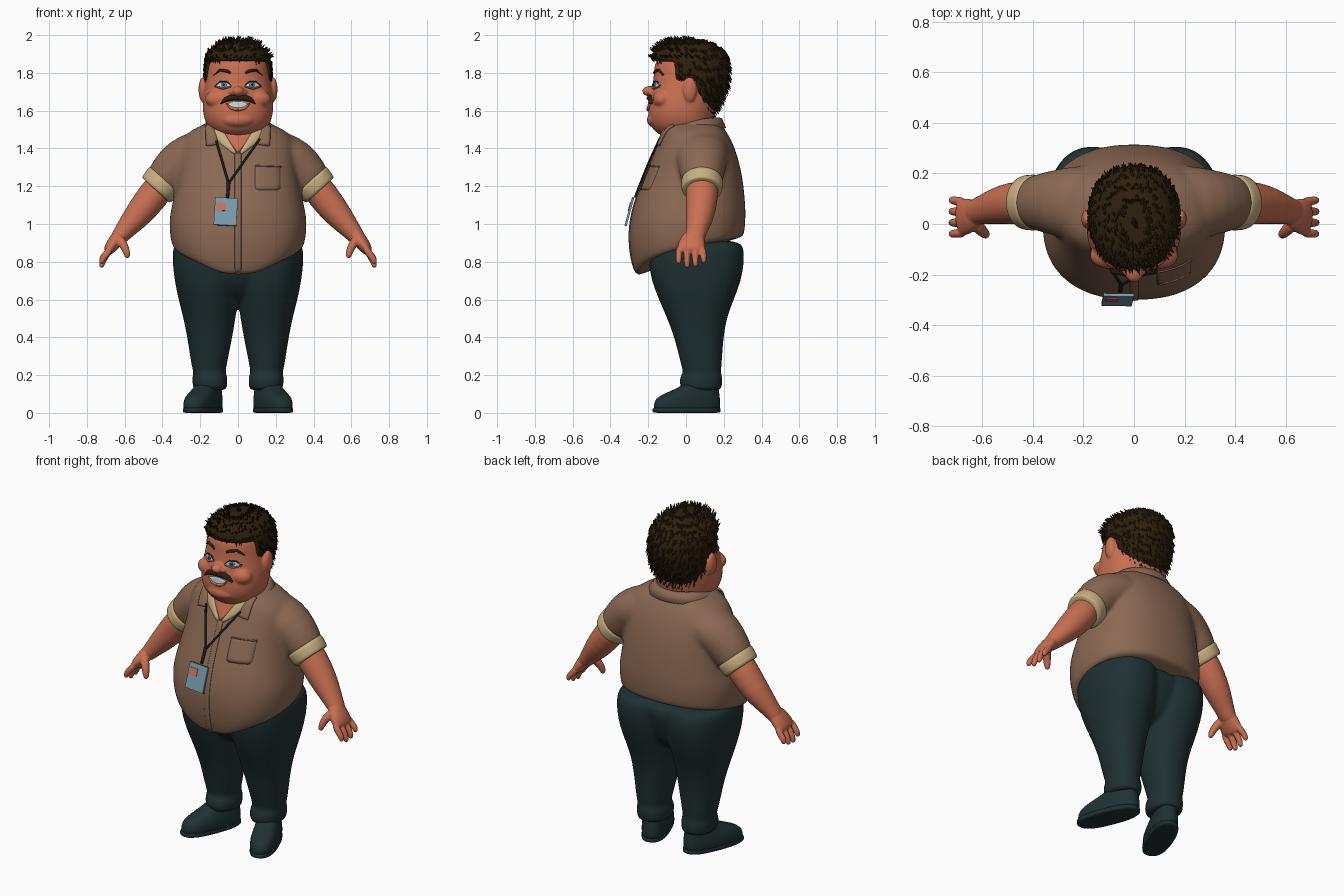
import bpy, bmesh, math, random
from mathutils import Vector, Matrix
from mathutils.bvhtree import BVHTree

random.seed(4)
if "Cube" in bpy.data.objects:
    bpy.data.objects.remove(bpy.data.objects["Cube"])


def material(name, *rgb):
    m = bpy.data.materials.new(name)
    m.use_nodes = True
    m.diffuse_color = (*rgb, 1)
    m.node_tree.nodes["Principled BSDF"].inputs["Base Color"].default_value = (*rgb, 1)
    return m


SHIRT = material("shirt brown", .26, .14, .088)
SKIN = material("skin", .58, .16, .085)
HAIR = material("dark brown hair", .028, .014, .004)
PANTS = material("dark teal cloth", .014, .03, .033)
CREAM = material("cream trim", .58, .43, .22)
BADGE = material("badge blue", .19, .33, .42)
PHOTO = material("badge orange", .6, .17, .1)
WHITE = material("eye and teeth white", .55, .68, .72)
IRIS = material("iris blue", .05, .3, .5)
BLACK = material("black cord", .012, .012, .012)


def finish(name, bm, mat, mirror=False, subsurf=0, smooth=True):
    bmesh.ops.recalc_face_normals(bm, faces=bm.faces)
    me = bpy.data.meshes.new(name)
    bm.to_mesh(me)
    bm.free()
    me.materials.append(mat)
    for p in me.polygons:
        p.use_smooth = smooth
    ob = bpy.data.objects.new(name, me)
    bpy.context.collection.objects.link(ob)
    if mirror:
        ob.modifiers.new("Mirror", 'MIRROR').use_mirror_merge = False
    if subsurf:
        s = ob.modifiers.new("Subsurf", 'SUBSURF')
        s.levels = s.render_levels = subsurf
    return ob


def blend(name, parts, mat, voxel, rounds):
    """Fuse overlapping parts into one soft skin."""
    bpy.context.view_layer.update()
    deps = bpy.context.evaluated_depsgraph_get()
    bm = bmesh.new()
    for ob in parts:
        bm.from_mesh(ob.evaluated_get(deps).to_mesh())
    for ob in parts:
        bpy.data.objects.remove(ob)
    ob = finish(name, bm, mat)
    remesh = ob.modifiers.new("Fuse", 'REMESH')
    remesh.mode = 'VOXEL'
    remesh.voxel_size = voxel
    remesh.use_smooth_shade = True
    soft = ob.modifiers.new("Soften", 'SMOOTH')
    soft.iterations = rounds
    return ob


def oval(n, power):
    for i in range(n):
        a = math.tau * i / n
        c, s = math.cos(a), math.sin(a)
        yield (math.copysign(abs(c) ** (2 / power), c), math.copysign(abs(s) ** (2 / power), s))


def skin_rings(bm, rings):
    rows = [[bm.verts.new(p) for p in r] for r in rings]
    for a, b in zip(rows, rows[1:]):
        for i in range(len(a)):
            j = (i + 1) % len(a)
            bm.faces.new((a[i], a[j], b[j], b[i]))
    bm.faces.new(rows[0])
    bm.faces.new(rows[-1])


def loft_mesh(rows, n=32, power=2.2, warp=lambda p: p):
    """Stack of ovals; each row is z, x from, x to, y front, y back."""
    bm = bmesh.new()
    skin_rings(bm, [[warp(Vector(((x0 + x1) / 2 + (x1 - x0) / 2 * c, (y0 + y1) / 2 + (y1 - y0) / 2 * s, z)))
                     for c, s in oval(n, power)] for z, x0, x1, y0, y1 in rows])
    return bm


def centred(rows):
    return [(z, -w, w, f, b) for z, w, f, b in rows]


def tube(name, pts, mat, mirror=False, subsurf=1, n=12):
    """Swept oval; each point is x, y, z, depth radius, side radius."""
    ps = [Vector(p[:3]) for p in pts]
    rings = []
    for i, p in enumerate(ps):
        t = (ps[min(i + 1, len(ps) - 1)] - ps[max(i - 1, 0)]).normalized()
        v = t.cross(Vector((0, 1, 0))).normalized()
        u = v.cross(t)
        rings.append([p + u * pts[i][3] * c + v * pts[i][4] * s for c, s in oval(n, 2)])
    bm = bmesh.new()
    skin_rings(bm, rings)
    return finish(name, bm, mat, mirror, subsurf)


def ball(name, loc, size, mirror=False):
    bm = bmesh.new()
    bmesh.ops.create_uvsphere(bm, u_segments=20, v_segments=12, radius=1,
                              matrix=Matrix.Translation(loc) @ Matrix.Diagonal((*size, 1)))
    return finish(name, bm, SKIN, mirror)


def surface(ob):
    bpy.context.view_layer.update()
    tree = BVHTree.FromObject(ob, bpy.context.evaluated_depsgraph_get())

    def front(x, z, lift=0):
        hit = tree.ray_cast(Vector((x, -2, z)), Vector((0, 1, 0)))[0]
        return Vector((x, (hit.y if hit else -.1) - lift, z))
    return front


def strip(name, front, pts, depth, mat, mirror=False, steps=4, lift=0):
    """Flat band laid on a front surface; each point is x, z, half width."""
    out = []
    for a, b in zip(pts, pts[1:]):
        out += [[p + (q - p) * k / steps for p, q in zip(a, b)] for k in range(steps)]
    out.append(pts[-1])
    return tube(name, [(*front(x, z, lift), depth, w) for x, z, w in out], mat, mirror, 0)


def patch(name, front, x, z, rx, rz, mat, lift, mirror=False, power=2):
    """Thin oval or squarish plate laid on a front surface."""
    bm = bmesh.new()
    skin_rings(bm, [[front(x + rx * k * c, z + rz * k * s, h) for c, s in oval(24, power)]
                    for k, h in ((1, -.003), (1, lift), (.7, lift), (.4, lift), (.1, lift))])
    return finish(name, bm, mat, mirror)


# Shirt with a hem that dips at the front, sleeves fused in
def hem(p):
    if p.z < 1.1:
        low = .715 + .215 * max(0, (p.y + .25) / .56) ** .42
        p.z = low + (1.1 - low) * (p.z - .72) / .38
    return p


body = finish("shirt_body", loft_mesh(centred([
    (.72, .34, -.255, .3), (.74, .348, -.266, .306), (.8, .358, -.29, .312), (.9, .365, -.304, .315),
    (1, .364, -.302, .317), (1.1, .35, -.28, .315), (1.2, .33, -.242, .307), (1.3, .315, -.2, .29),
    (1.4, .31, -.16, .262), (1.475, .29, -.13, .225), (1.515, .21, -.115, .195), (1.55, .14, -.1, .17)]),
    power=2.35, warp=hem), SHIRT, subsurf=1)
sleeve = tube("sleeve", [(.1, .075, 1.38, .15, .13), (.22, .08, 1.37, .155, .128), (.3, .085, 1.335, .135, .124),
                         (.36, .085, 1.265, .116, .116), (.42, .085, 1.19, .105, .102)], SHIRT, True, n=24)
shirt = blend("shirt", [body, sleeve], SHIRT, .012, 8)
chest = surface(shirt)
tube("sleeve_cuff", [(.385, .085, 1.235, .1, .1), (.386, .085, 1.234, .113, .11), (.41, .085, 1.206, .111, .107),
                     (.433, .085, 1.178, .109, .104), (.434, .085, 1.177, .095, .092)], CREAM, True, n=24)

# Arms and hands
limbs = [
    tube("arm", [(.38, .085, 1.24, .09, .085), (.45, .085, 1.15, .088, .085), (.52, .078, 1.06, .08, .078),
                 (.58, .062, .99, .064, .06), (.622, .05, .94, .052, .047), (.65, .04, .905, .055, .04)], SKIN, True, n=16),
    tube("palm", [(.615, .05, .95, .05, .042), (.645, .035, .915, .068, .04), (.675, .027, .875, .078, .034),
                  (.695, .025, .845, .07, .024)], SKIN, True, n=16),
    tube("thumb", [(.635, .01, .93, .03, .028), (.605, -.025, .89, .025, .024), (.588, -.04, .85, .021, .02),
                   (.583, -.045, .815, .013, .013)], SKIN, True)]
for i, drop in enumerate((.02, 0, .005, .025)):
    y = -.036 + .041 * i
    limbs.append(tube("finger", [(.67, y, .88, .018, .02), (.7, y * 1.05, .835, .018, .02),
                                 (.72, y * 1.08, .795 + drop, .017, .018),
                                 (.724, y * 1.08, .764 + drop, .012, .012)], SKIN, True))
blend("arms", limbs, SKIN, .0055, 3)

# Trousers
seat = finish("trouser_seat", loft_mesh(centred([
    (.58, .1, -.02, .12), (.62, .2, -.09, .19), (.68, .27, -.145, .235), (.76, .32, -.18, .265),
    (.84, .34, -.2, .285), (.92, .335, -.2, .285)])), PANTS, subsurf=1)
leg = finish("trouser_leg", loft_mesh([
    (.12, .07, .23, -.01, .18), (.125, .057, .239, -.032, .191), (.195, .053, .244, -.036, .194),
    (.208, .068, .234, -.014, .184), (.24, .062, .244, -.022, .188), (.3, .05, .254, -.038, .192),
    (.4, .03, .269, -.062, .199), (.5, .013, .289, -.1, .215), (.6, -.002, .316, -.145, .254),
    (.7, -.015, .337, -.185, .294), (.8, -.018, .348, -.2, .31), (.87, -.018, .346, -.2, .308),
    (.92, -.01, .33, -.18, .29)], 28), PANTS, True, 1)
blend("trousers", [seat, leg], PANTS, .01, 4)

# Shoes, turned out
turn = Matrix.Translation((.163, .06, 0)) @ Matrix.Rotation(.38, 3, 'Z').to_4x4()


def shoe(name, rows):
    finish(name, loft_mesh(centred(rows), 28, 2.5, lambda p: turn @ p), PANTS, True, 1)


shoe("shoe_sole", [(0, .07, -.242, .122), (.001, .076, -.252, .13), (.027, .076, -.252, .13), (.028, .07, -.242, .12)])
shoe("shoe_upper", [(.015, .07, -.24, .12), (.02, .074, -.246, .125), (.06, .076, -.242, .126), (.085, .072, -.222, .124),
                    (.11, .066, -.165, .12), (.135, .06, -.1, .116), (.16, .056, -.07, .11)])
for k in range(3):
    y, z = -.16 + .03 * k, .107 + .011 * k
    tube("shoe_lace", [(*(turn @ Vector((x, y, z - abs(x) * .2))), .007, .006) for x in (-.04, 0, .04)], PANTS, True)

# Head with soft nose, cheeks, chin and ears
skull = finish("skull", loft_mesh(centred([
    (1.42, .11, -.09, .13), (1.465, .1, -.12, .135), (1.48, .13, -.155, .138), (1.51, .158, -.182, .14),
    (1.55, .178, -.198, .145), (1.6, .188, -.202, .155), (1.66, .188, -.194, .17), (1.72, .18, -.18, .19),
    (1.78, .171, -.171, .2), (1.84, .166, -.17, .2), (1.89, .15, -.145, .185), (1.93, .11, -.09, .14),
    (1.945, .05, -.03, .08)])), SKIN, subsurf=1)
head = blend("head", [
    skull, ball("ear", (.187, .02, 1.712), (.022, .038, .066), True),
    ball("nose", (0, -.192, 1.703), (.034, .04, .028)), ball("nostril", (.03, -.18, 1.697), (.02, .025, .018), True),
    ball("cheek", (.1, -.125, 1.662), (.075, .052, .05), True),
    ball("chin", (0, -.16, 1.552), (.09, .048, .042))], SKIN, .0065, 6)
face = surface(head)

# Eyes, brows, moustache and smile
patch("eye_white", face, .078, 1.736, .04, .016, WHITE, .004, True)
patch("iris", face, .076, 1.737, .015, .014, IRIS, .006, True)
patch("pupil", face, .076, 1.737, .006, .006, BLACK, .008, True)
strip("upper_lid", face, [(.036, 1.734, .002), (.06, 1.753, .004), (.095, 1.753, .004), (.122, 1.732, .002)],
      .007, HAIR, True)
strip("lower_lid", face, [(.036, 1.728, .004), (.078, 1.717, .006), (.12, 1.728, .004)], .009, SKIN, True)
strip("eyebrow", face, [(.04, 1.8, .006), (.06, 1.81, .008), (.095, 1.815, .007), (.127, 1.79, .002)], .01, HAIR, True)
strip("moustache", face, [(0, 1.666, .011), (.035, 1.668, .017), (.066, 1.658, .013), (.09, 1.638, .003)],
      .018, HAIR, True)
patch("teeth", face, 0, 1.63, .052, .018, WHITE, .006)
strip("lower_lip", face, [(0, 1.606, .01), (.035, 1.613, .008), (.06, 1.636, .004)], .012, SKIN, True)

# Hair cap, trimmed along the hairline
bm = loft_mesh(centred([
    (1.575, .1, -.08, .125), (1.6, .135, -.1, .158), (1.64, .163, -.13, .184), (1.68, .174, -.15, .202),
    (1.72, .178, -.165, .217), (1.76, .18, -.17, .227), (1.8, .18, -.172, .232), (1.865, .177, -.179, .23),
    (1.905, .162, -.177, .212), (1.94, .132, -.158, .178), (1.965, .088, -.115, .125), (1.975, .04, -.06, .07)]), 48)


def is_hair(p):
    return p.z > 1.865 or (p.z > 1.76 and p.y > -.06) or p.y > .055 + max(0, 1.7 - p.z) * .6


bmesh.ops.delete(bm, geom=[f for f in bm.faces if not is_hair(f.calc_center_median())], context='FACES')
bm.normal_update()
spots = []
for f in bm.faces:
    out = f.normal if f.normal.dot(f.calc_center_median() - Vector((0, .03, 1.78))) > 0 else -f.normal
    for k in range(2 if len(f.verts) == 4 else 16):
        w = [random.random() ** 2 + .02 for v in f.verts]
        spots.append((sum((v.co * a for v, a in zip(f.verts, w)), Vector()) / sum(w), out.copy()))
cap = finish("hair_cap", bm, HAIR, subsurf=1)
thick = cap.modifiers.new("Thickness", 'SOLIDIFY')
thick.thickness = .02

# Hair tufts, spiky at the top front and combed flat behind
bm = bmesh.new()
for p, out in spots:
    spiky = p.z > 1.88 and p.y < .05
    flow = Vector((.3, -.45, .3)) if spiky else Vector((0, .4, -.8))
    jitter = Vector([random.uniform(-.2, .2) for k in range(3)])
    d = (out * (.5 if spiky else .12) + flow + jitter).normalized()
    size = random.uniform(.024, .036)
    bmesh.ops.create_cone(bm, segments=4, radius1=.007, radius2=.001, depth=size,
                          matrix=Matrix.Translation(p + d * size * .3) @ d.to_track_quat('Z', 'Y').to_matrix().to_4x4())
finish("hair_tufts", bm, HAIR)

# Open neck and folded collar
strip("neck_opening", chest, [(0, 1.49, .08), (0, 1.45, .06), (0, 1.38, .004)], .006, SKIN)
strip("collar_lining", chest, [(.115, 1.5, .03), (.075, 1.44, .026), (.015, 1.375, .008)], .01, CREAM, True)
strip("collar_wing", chest, [(.15, 1.525, .024), (.142, 1.47, .03), (.137, 1.418, .032)], .009, SHIRT, True, lift=.008)
bm = bmesh.new()
rows = []
for i in range(33):
    a = -2.2 + 4.4 * i / 32
    front = (abs(a) / 2.2) ** 3
    s, c = math.sin(a), math.cos(a)
    rows.append([bm.verts.new(p) for p in (
        (.145 * s, .03 + .14 * c, 1.565 - .05 * front),
        (.165 * s, .03 + .16 * c, 1.56 - .05 * front),
        (s * .205, .03 + c * .182, 1.51 - .03 * front))])
for a, b in zip(rows, rows[1:]):
    for k in range(2):
        bm.faces.new((a[k], a[k + 1], b[k + 1], b[k]))
finish("collar", bm, SHIRT).modifiers.new("Thickness", 'SOLIDIFY').thickness = .012

# Button strip and chest pocket
strip("button_strip", chest, [(0, 1.375, .018), (0, .74, .018)], .004, SHIRT, steps=24)
patch("pocket", chest, .158, 1.245, .068, .065, SHIRT, .003, power=8)
strip("pocket_edge", chest, [(.09, 1.308, .004), (.228, 1.303, .004)], .006, SHIRT)

# Lanyard and badge
for name, x, z in (("lanyard_right", -.115, 1.44), ("lanyard_left", .115, 1.45)):
    strip(name, chest, [(x, z, .006), (-.05, 1.215, .006)], .005, BLACK, steps=10, lift=.01)
strip("lanyard_clip", chest, [(-.05, 1.225, .01), (-.055, 1.14, .008)], .006, BLACK, lift=.01)
tilt = Matrix.Translation((-.065, -.3, 1.065)) @ Matrix.Rotation(-.26, 4, 'X') @ Matrix.Rotation(.06, 4, 'Y')


def plate(name, loc, size, mat):
    bm = bmesh.new()
    bmesh.ops.create_cube(bm, size=1, matrix=tilt @ Matrix.Translation(loc) @ Matrix.Diagonal((*size, 1)))
    finish(name, bm, mat, smooth=False)


plate("badge", (0, 0, 0), (.12, .012, .15), BADGE)
plate("badge_photo", (-.025, -.007, .025), (.05, .005, .045), PHOTO)
